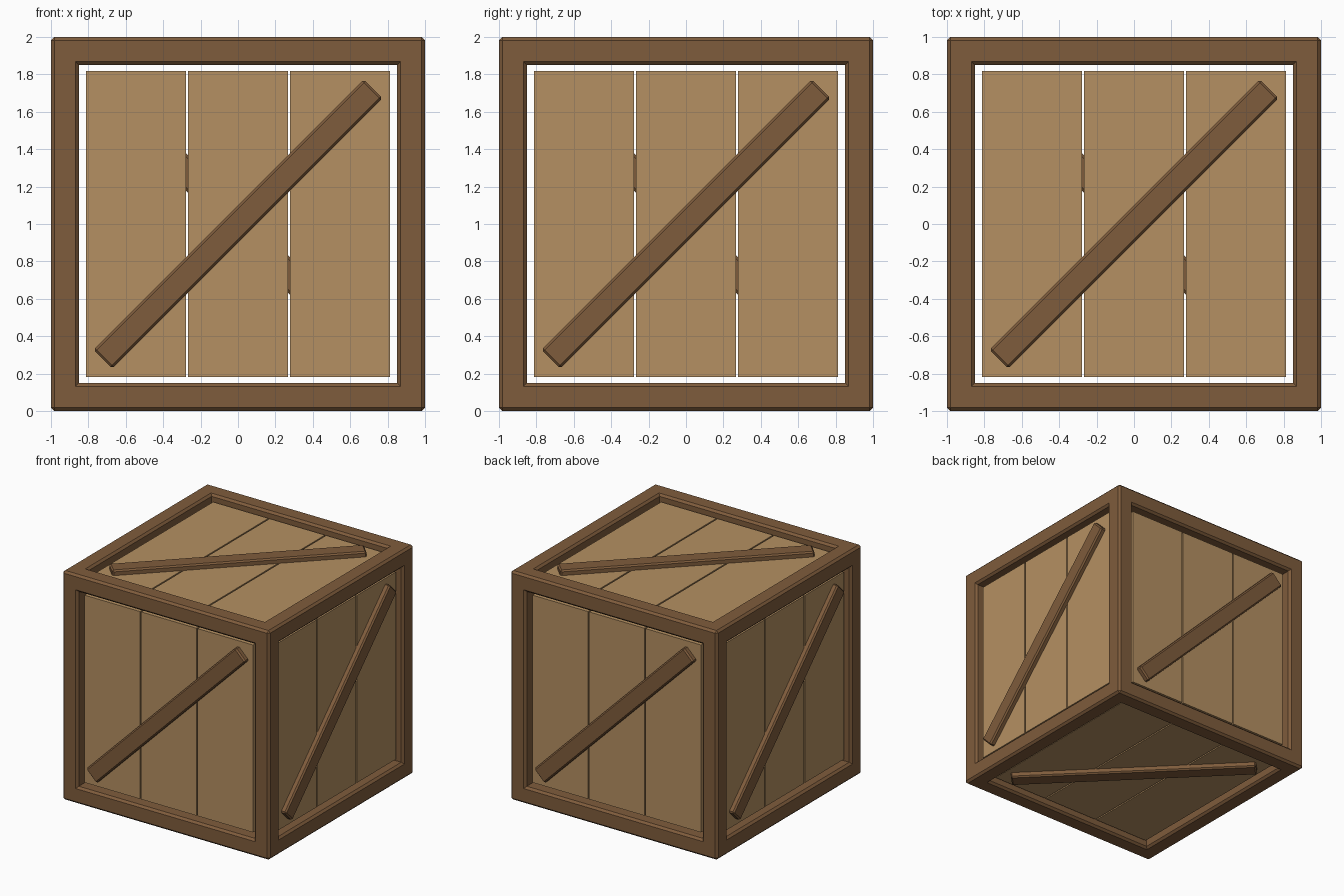
import bpy
import bmesh
from math import pi
from mathutils import Matrix, Vector

default = bpy.data.objects.get("Cube")
if default:
    bpy.data.objects.remove(default, do_unlink=True)


def make_material(name, color):
    mat = bpy.data.materials.new(name)
    mat.use_nodes = True
    mat.diffuse_color = color
    mat.node_tree.nodes["Principled BSDF"].inputs["Base Color"].default_value = color
    return mat


DARK_WOOD = make_material("dark brown wood", (0.212, 0.107, 0.045, 1))
LIGHT_WOOD = make_material("light tan wood", (0.462, 0.279, 0.122, 1))
CENTRE = Matrix.Translation((0, 0, 1))


def add_box(bm, size, matrix, chamfer=0):
    """Add one flat-sided board, with chamfered edges if wanted."""
    box = bmesh.new()
    bmesh.ops.create_cube(box, size=1, matrix=Matrix.Diagonal((*size, 1)))
    if chamfer:
        bmesh.ops.bevel(box, geom=box.edges[:], offset=chamfer, segments=1,
                        affect='EDGES', clamp_overlap=True)
    bmesh.ops.transform(box, matrix=matrix, verts=box.verts)
    part = bpy.data.meshes.new("temp")
    box.to_mesh(part)
    box.free()
    bm.from_mesh(part)
    bpy.data.meshes.remove(part)


def finish(name, bm, mat):
    mesh = bpy.data.meshes.new(name)
    bm.to_mesh(mesh)
    bm.free()
    mesh.materials.append(mat)
    obj = bpy.data.objects.new(name, mesh)
    bpy.context.collection.objects.link(obj)
    return obj


# Outer frame: twelve square beams, four along each axis
BEAM = 0.15
offset = 1 - BEAM / 2
frame = bmesh.new()
for axis in range(3):
    size = [BEAM] * 3
    size[axis] = 2
    for a in (-offset, offset):
        for b in (-offset, offset):
            pos = Vector()
            pos[(axis + 1) % 3] = a
            pos[(axis + 2) % 3] = b
            add_box(frame, size, CENTRE @ Matrix.Translation(pos), 0.018)
finish("frame", frame, DARK_WOOD)

# Each side: across, up and outward directions
SIDES = {
    "front": ((1, 0, 0), (0, 0, 1)),
    "back": ((-1, 0, 0), (0, 0, 1)),
    "left": ((0, 1, 0), (0, 0, 1)),
    "right": ((0, -1, 0), (0, 0, 1)),
    "top": ((1, 0, 0), (0, 1, 0)),
    "bottom": ((-1, 0, 0), (0, 1, 0)),
}
PLANK_WIDTH, PLANK_PITCH, PLANK_LENGTH = 0.534, 0.546, 1.636
PLANK_FACE, PLANK_DEPTH = 0.955, 0.05
BRACE_LENGTH, BRACE_WIDTH, BRACE_DEPTH = 2.045, 0.14, 0.08

for side, (across, up) in SIDES.items():
    u, v = Vector(across), Vector(up)
    facing = CENTRE @ Matrix((u, v, u.cross(v))).transposed().to_4x4()

    # Three recessed planks with narrow gaps
    planks = bmesh.new()
    for i in (-1, 0, 1):
        place = Matrix.Translation((i * PLANK_PITCH, 0, PLANK_FACE - PLANK_DEPTH / 2))
        add_box(planks, (PLANK_WIDTH, PLANK_LENGTH, PLANK_DEPTH), facing @ place)
    finish(side + "_planks", planks, LIGHT_WOOD)

    # Diagonal brace, flush with the frame
    brace = bmesh.new()
    place = Matrix.Translation((0, 0, 1 - BRACE_DEPTH / 2)) @ Matrix.Rotation(pi / 4, 4, 'Z')
    add_box(brace, (BRACE_LENGTH, BRACE_WIDTH, BRACE_DEPTH), facing @ place, 0.012)
    finish(side + "_brace", brace, DARK_WOOD)
